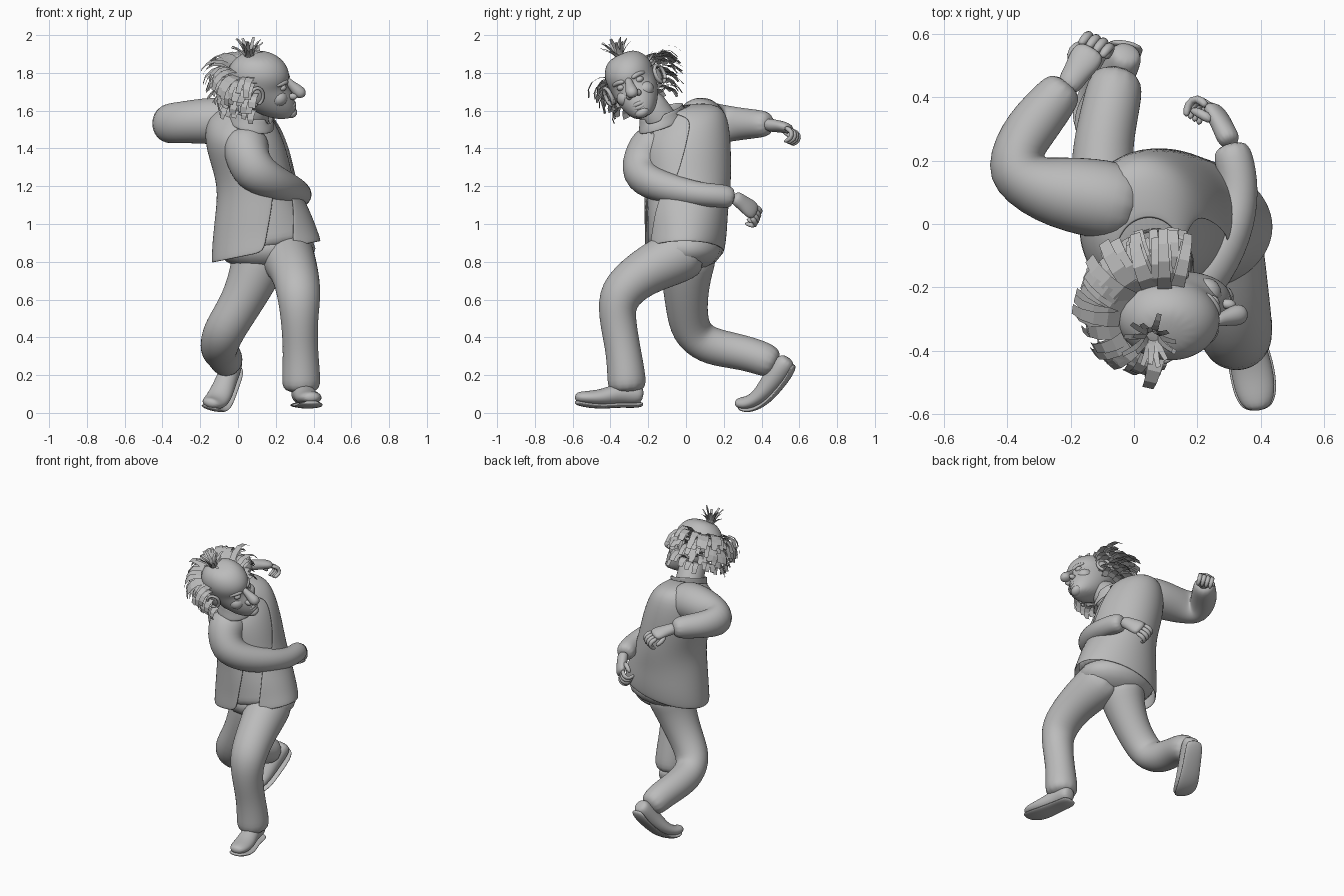
import bpy, bmesh, math, random
from mathutils import Vector, Matrix

random.seed(4)
cube = bpy.data.objects.get("Cube")
if cube:
    bpy.data.objects.remove(cube)

grey = bpy.data.materials.new("plain grey")
grey.use_nodes = True
grey.diffuse_color = (0.5, 0.5, 0.5, 1)
grey.node_tree.nodes["Principled BSDF"].inputs["Base Color"].default_value = (0.5, 0.5, 0.5, 1)

# Head space: face towards +x, crown tilted to -y, slight turn
ID = Matrix.Identity(4)
HEAD = (Matrix.Translation((0.105, -0.28, 1.75)) @ Matrix.Rotation(math.radians(24), 4, 'X')
        @ Matrix.Rotation(math.radians(-7), 4, 'Z'))


def finish(name, bm, matrix=ID, subsurf=2, smooth=True, thick=0):
    bmesh.ops.recalc_face_normals(bm, faces=bm.faces)
    mesh = bpy.data.meshes.new(name)
    bm.to_mesh(mesh)
    bm.free()
    mesh.materials.append(grey)
    for p in mesh.polygons:
        p.use_smooth = smooth
    ob = bpy.data.objects.new(name, mesh)
    ob.matrix_world = matrix
    bpy.context.collection.objects.link(ob)
    if thick:
        ob.modifiers.new("thickness", 'SOLIDIFY').thickness = thick
    if subsurf:
        mod = ob.modifiers.new("smooth", 'SUBSURF')
        mod.levels = mod.render_levels = subsurf


def loft(rings, caps=True, skip=lambda row, col: False):
    bm = bmesh.new()
    rows = [[bm.verts.new(p) for p in ring] for ring in rings]
    n = len(rows[0])
    for r in range(len(rows) - 1):
        for c in range(n):
            if not skip(r, c):
                d = (c + 1) % n
                bm.faces.new((rows[r][c], rows[r][d], rows[r + 1][d], rows[r + 1][c]))
    if caps:
        bm.faces.new(rows[0])
        bm.faces.new(rows[-1])
    return bm


def limb(name, pts, up=(0, 0, 1), matrix=ID, sides=12, subsurf=2):
    """Tube through (x, y, z, half width, half height) points."""
    rings, pos = [], [Vector(p[:3]) for p in pts]
    for i, p in enumerate(pts):
        tan = (pos[min(i + 1, len(pts) - 1)] - pos[max(i - 1, 0)]).normalized()
        side = Vector(up).cross(tan).normalized()
        top = tan.cross(side)
        angles = [math.tau * k / sides for k in range(sides)]
        rings.append([pos[i] + side * p[3] * math.cos(t) + top * p[-1] * math.sin(t) for t in angles])
    finish(name, loft(rings), matrix, subsurf)


def blob(name, loc, size, matrix=ID, turn=0):
    bm = bmesh.new()
    bmesh.ops.create_uvsphere(bm, u_segments=16, v_segments=10, radius=1)
    bm.transform(Matrix.Translation(loc) @ Matrix.Rotation(turn, 4, 'Z') @ Matrix.Diagonal((*size, 1)))
    finish(name, bm, matrix, 0)


# Torso rings: centre, half widths, front direction in degrees, slope in x and y
TORSO = [
    (0.15, -0.01, 0.85, 0.29, 0.21, -77, 0.2, 0), (0.14, 0.00, 0.94, 0.275, 0.215, -72, 0.14, 0),
    (0.13, 0.00, 1.06, 0.25, 0.22, -64, 0.05, 0), (0.105, 0.01, 1.20, 0.21, 0.23, -50, 0, 0),
    (0.065, 0.00, 1.35, 0.22, 0.24, -35, 0, 0.05), (0.03, -0.01, 1.48, 0.21, 0.24, -25, 0, 0.2),
    (0.02, -0.01, 1.57, 0.17, 0.20, -20, -0.1, 0.35), (0.05, -0.10, 1.59, 0.10, 0.11, -20, -0.1, 0.4)]


def torso_rings(grow):
    rings = []
    for cx, cy, cz, rx, ry, front, sx, sy in TORSO:
        ring = []
        for k in range(24):
            t = math.radians(front) + math.tau * k / 24
            dx, dy = (rx + grow) * math.cos(t), (ry + grow) * math.sin(t)
            ring.append((cx + dx, cy + dy, cz + sx * dx + sy * dy))
        rings.append(ring)
    return rings


def opening(row, col):
    wide = 1 if row < 3 else 2
    return col < wide or col >= 24 - wide


finish("shirt", loft(torso_rings(-0.012)))
finish("jacket", loft(torso_rings(0.004), False, opening), thick=0.01)

# Neck and collar
limb("neck", [(0.06, -0.10, 1.50, 0.10), (0.08, -0.16, 1.58, 0.09), (0.09, -0.22, 1.68, 0.09)], (1, 0, 0))
collar = []
for z, r in ((1.52, 0.115), (1.57, 0.108), (1.60, 0.11)):
    collar.append([(0.07 + r * math.cos(t), -0.13 + r * math.sin(t),
                    z + 0.35 * r * math.sin(t) - 0.2 * r * math.cos(t))
                   for t in [math.tau * k / 16 for k in range(16)]])
finish("collar", loft(collar, False, lambda r, c: r == 1 and c in (14, 15)), thick=0.01)

# Sleeves
limb("back_sleeve", [(0.02, 0.05, 1.53, 0.12), (-0.10, 0.08, 1.55, 0.135), (-0.28, 0.105, 1.54, 0.115),
                     (-0.39, 0.17, 1.53, 0.11), (-0.345, 0.28, 1.53, 0.09), (-0.26, 0.38, 1.53, 0.078),
                     (-0.205, 0.45, 1.53, 0.065)])
limb("front_sleeve", [(0.04, -0.12, 1.48, 0.11), (0.04, -0.19, 1.39, 0.14), (0.08, -0.245, 1.27, 0.125),
                      (0.19, -0.2, 1.22, 0.095), (0.29, -0.06, 1.18, 0.08), (0.335, 0.08, 1.155, 0.065),
                      (0.32, 0.19, 1.15, 0.065), (0.30, 0.255, 1.135, 0.06)], (0.3, 0.3, 1))


def hand(name, base, aim, palm_normal):
    """Loosely curled hand: palm, four bent fingers and a thumb."""
    base, aim, down = Vector(base), Vector(aim).normalized(), Vector(palm_normal)
    down = (down - aim * down.dot(aim)).normalized()
    across = aim.cross(down)

    def at(f, s, d, r, h):
        return (*(base + aim * f + across * s + down * d), r, h)
    limb(name + "_palm", [at(-0.06, 0, 0, 0.042, 0.038), at(0, 0, 0, 0.042, 0.034),
                          at(0.05, 0, 0, 0.055, 0.032), at(0.105, 0, 0.005, 0.052, 0.026)], -down)
    for i in range(4):
        s = (i - 1.5) * 0.026
        k = 1 - 0.1 * abs(i - 1.2)
        limb(f"{name}_finger_{i + 1}", [at(0.085, s, 0.005, 0.016, 0.016), at(0.105 + 0.04 * k, s, 0.02, 0.016, 0.016),
                                        at(0.10 + 0.05 * k, s, 0.06, 0.015, 0.015),
                                        at(0.10, s, 0.085, 0.012, 0.012)], across, sides=8, subsurf=1)
    limb(name + "_thumb", [at(0.03, 0.035, 0.01, 0.018, 0.018), at(0.07, 0.06, 0.03, 0.017, 0.017),
                           at(0.105, 0.05, 0.055, 0.012, 0.012)], -down, sides=8, subsurf=1)


hand("back_hand", (-0.185, 0.47, 1.52), (0.5, 0.8, -0.12), (0.25, 0, -1))
hand("front_hand", (0.285, 0.295, 1.115), (-0.35, 0.75, -0.55), (-0.8, -0.3, -0.4))

# Trousers
blob("trouser_seat", (0.15, 0.0, 0.87), (0.26, 0.195, 0.12))
limb("front_trouser_leg", [(0.23, 0.04, 0.89, 0.16), (0.265, -0.06, 0.82, 0.15), (0.30, -0.22, 0.75, 0.13),
                           (0.325, -0.365, 0.63, 0.122), (0.325, -0.365, 0.50, 0.102), (0.33, -0.335, 0.35, 0.095),
                           (0.335, -0.315, 0.20, 0.105), (0.335, -0.31, 0.10, 0.108)], (1, 0, 0))
limb("back_trouser_leg", [(0.13, 0.02, 0.88, 0.17), (0.10, 0.0, 0.76, 0.145), (0.02, 0.0, 0.58, 0.115),
                          (-0.08, 0.02, 0.43, 0.115), (-0.10, 0.11, 0.355, 0.107), (-0.10, 0.25, 0.33, 0.098),
                          (-0.07, 0.38, 0.30, 0.095), (-0.05, 0.49, 0.25, 0.088)], (1, 0, 0))


def shoe(name, path, up):
    """Shoe along heel, arch, ball and toe points, with a thin sole."""
    up = Vector(up)
    widths, heights = (0.045, 0.058, 0.058, 0.07, 0.066, 0.035), (0.04, 0.06, 0.06, 0.044, 0.036, 0.024)
    pts = [Vector(p) for p in path]
    limb(name, [(*(p + up * (h + 0.01)), w, h) for p, w, h in zip(pts, widths, heights)], up)
    limb(name + "_sole", [(*(p + up * 0.008), w + 0.006, 0.014) for p, w in zip(pts, widths)], up)


shoe("front_shoe", [(0.33, -0.225, 0.04), (0.335, -0.27, 0.03), (0.345, -0.35, 0.035),
                    (0.37, -0.45, 0.025), (0.385, -0.54, 0.035), (0.39, -0.59, 0.05)], (0, 0, 1))
shoe("back_shoe", [(-0.02, 0.575, 0.25), (-0.03, 0.56, 0.20), (-0.06, 0.50, 0.12),
                   (-0.10, 0.42, 0.035), (-0.135, 0.34, 0.01), (-0.15, 0.28, 0.03)], (0, -0.6, 0.8))

# Head: height, back, front, half width
skull = []
for z, back, front, w in [(-0.195, 0.08, 0.18, 0.035), (-0.17, 0.0, 0.205, 0.072), (-0.11, -0.09, 0.205, 0.107),
                          (-0.05, -0.14, 0.185, 0.122), (0.0, -0.16, 0.16, 0.13), (0.035, -0.165, 0.172, 0.132),
                          (0.08, -0.16, 0.165, 0.132), (0.13, -0.125, 0.13, 0.108), (0.165, -0.065, 0.065, 0.06)]:
    mid, half = (front + back) / 2, (front - back) / 2
    skull.append([(mid + half * math.cos(t), w * math.sin(t), z) for t in [math.tau * k / 16 for k in range(16)]])
finish("head", loft(skull), HEAD)
limb("nose", [(0.145, 0, 0.03, 0.018), (0.175, 0, 0.0, 0.022), (0.205, 0, -0.03, 0.032),
              (0.23, 0, -0.05, 0.036), (0.232, 0, -0.075, 0.022)], (0, 1, 0), HEAD)
for name, z, bow in (("upper_lip", -0.12, 0.008), ("lower_lip", -0.13, -0.007)):
    limb(name, [(0.172, -0.045, z, 0.01), (0.203, 0, z + bow, 0.015), (0.172, 0.045, z, 0.01)], matrix=HEAD)
blob("chin", (0.175, 0, -0.165), (0.035, 0.04, 0.028), HEAD)
for s, side in ((1, "left"), (-1, "right")):
    blob(side + "_nostril", (0.19, s * 0.027, -0.06), (0.024, 0.016, 0.018), HEAD)
    blob(side + "_eye", (0.135, s * 0.052, 0.0), (0.024, 0.024, 0.018), HEAD)
    blob(side + "_cheek", (0.115, s * 0.055, -0.06), (0.05, 0.05, 0.045), HEAD)
    limb(side + "_brow", [(0.16, s * 0.02, 0.022, 0.012), (0.15, s * 0.055, 0.032, 0.014),
                          (0.11, s * 0.095, 0.025, 0.01)], (0, 0, 1), HEAD)
    blob(side + "_ear", (0.015, s * 0.137, -0.02), (0.034, 0.014, 0.05), HEAD, s * -0.4)
    rim = [(0.012 + 0.034 * math.cos(a), s * (0.15 - 0.02 * math.cos(a)), -0.015 + 0.052 * math.sin(a), 0.011)
           for a in [math.radians(d) for d in range(-80, 281, 40)]]
    limb(side + "_ear_rim", rim, (0, 1, 0), HEAD, 8, 1)


def strand(bm, root, out, length, width, lift, droop):
    """Flat tapering lock that leaves the scalp and bends downwards."""
    out = Vector(out)
    side = out.cross(Vector((0, 0, 1))).normalized() * width / 2
    p, last = Vector(root), None
    for i in range(5):
        w = side * (1 - 0.1 * i)
        pair = [bm.verts.new(p - w), bm.verts.new(p + w)]
        if last:
            bm.faces.new((last[0], last[1], pair[1], pair[0]))
        last = pair
        a = lift - droop * i / 3
        p = p + (out * math.cos(a) + Vector((0, 0, math.sin(a)))) * length / 4


# Hair fringe around the back of the head, in layered rows, shorter on the low side
bm = bmesh.new()
for z, count, reach in ((0.08, 20, 0.20), (0.04, 22, 0.18), (0, 22, 0.16), (-0.05, 20, 0.14), (-0.10, 18, 0.12)):
    for i in range(count):
        a = math.radians(86 + 180 * i / (count - 1) + random.uniform(-4, 4))
        out = (math.cos(a), math.sin(a), 0)
        root = (0.15 * out[0], 0.122 * out[1], z + random.uniform(-0.015, 0.015))
        strand(bm, root, out, reach * random.uniform(0.85, 1.1) * (0.95 + 0.12 * out[1]),
               random.uniform(0.04, 0.065), random.uniform(0.1, 0.5) + 0.15 * out[1], random.uniform(1.3, 1.8))
finish("hair_fringe", bm, HEAD, 0, False)

# Tuft on the crown
bm = bmesh.new()
for i in range(18):
    a = math.tau * i / 18 + random.uniform(-0.2, 0.2)
    out = (math.cos(a), math.sin(a), 0)
    strand(bm, (-0.045 + 0.015 * out[0], -0.015 + 0.015 * out[1], 0.15), out,
           random.uniform(0.08, 0.12), 0.025, random.uniform(0.9, 1.4), random.uniform(0.3, 0.8))
finish("hair_tuft", bm, HEAD, 0, False)
